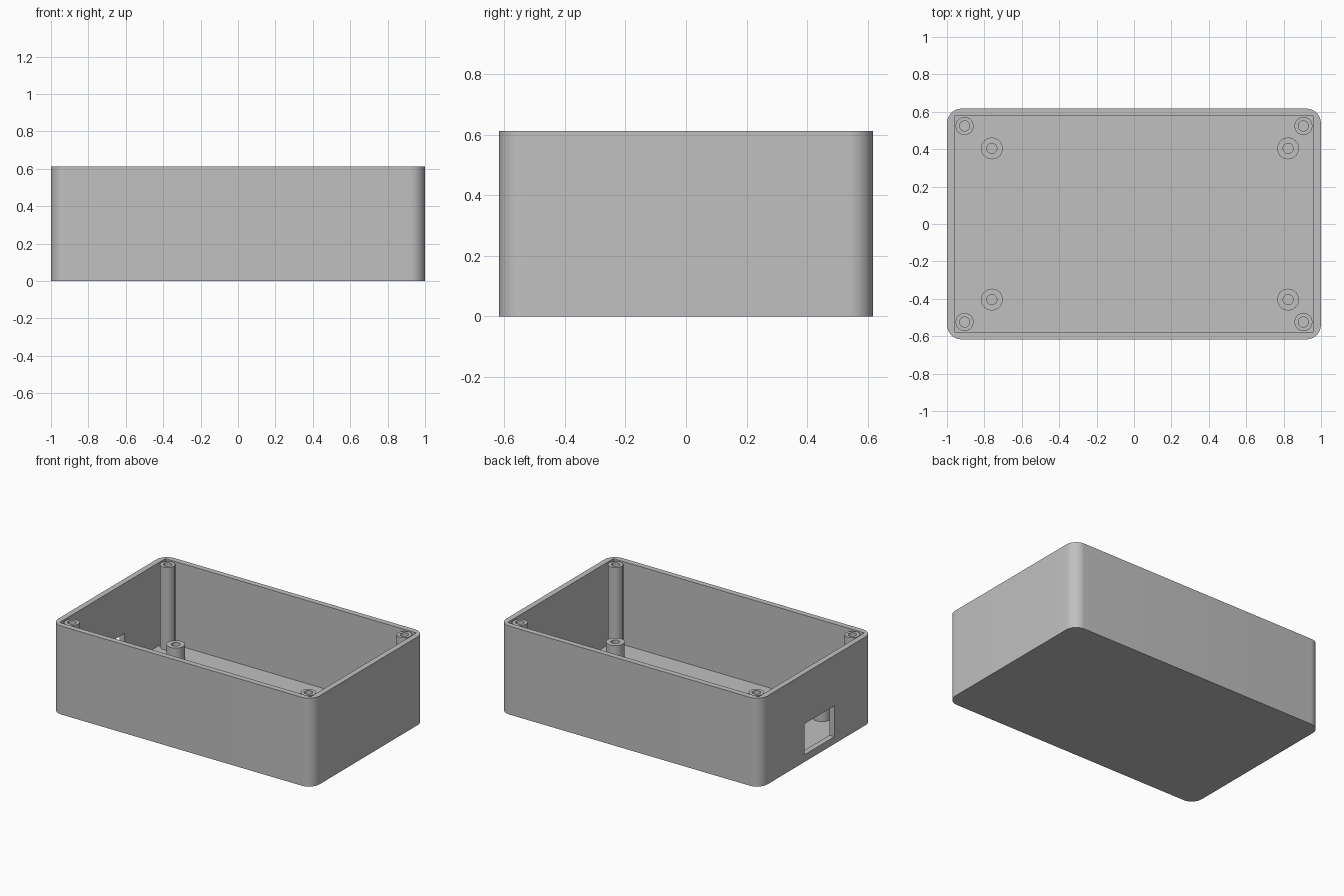
import bpy
import bmesh
import math

cube = bpy.data.objects.get("Cube")
if cube:
    bpy.data.objects.remove(cube, do_unlink=True)

LENGTH, WIDTH, HEIGHT = 2.0, 1.234, 0.612
WALL, FLOOR, CORNER = 0.039, 0.037, 0.08

grey = bpy.data.materials.new("light grey plastic")
grey.use_nodes = True
colour = (0.53, 0.53, 0.53, 1)
grey.diffuse_color = colour
grey.node_tree.nodes["Principled BSDF"].inputs["Base Color"].default_value = colour


def make_object(name, bm):
    bmesh.ops.recalc_face_normals(bm, faces=bm.faces)
    mesh = bpy.data.meshes.new(name)
    bm.to_mesh(mesh)
    bm.free()
    mesh.materials.append(grey)
    obj = bpy.data.objects.new(name, mesh)
    bpy.context.collection.objects.link(obj)
    return obj


def smooth(obj):
    bpy.ops.object.select_all(action='DESELECT')
    obj.select_set(True)
    bpy.context.view_layer.objects.active = obj
    bpy.ops.object.shade_smooth_by_angle(angle=math.radians(30))


def block(name, low, high, radius=0):
    """Box between two corners, with optional rounded vertical edges."""
    bm = bmesh.new()
    bmesh.ops.create_cube(bm, size=1)
    for v in bm.verts:
        v.co = [(a + b) / 2 + c * (b - a) for a, b, c in zip(low, high, v.co)]
    if radius:
        upright = [e for e in bm.edges
                   if abs(e.verts[0].co.z - e.verts[1].co.z) > 0.1]
        bmesh.ops.bevel(bm, geom=upright, offset=radius, segments=12,
                        profile=0.5, affect='EDGES')
    return make_object(name, bm)


def cut(obj, cutter):
    """Subtract a cutter and discard it."""
    cutter.hide_render = True
    mod = obj.modifiers.new("cut", 'BOOLEAN')
    mod.operation = 'DIFFERENCE'
    mod.solver = 'EXACT'
    mod.object = cutter
    bpy.ops.object.select_all(action='DESELECT')
    bpy.context.view_layer.objects.active = obj
    obj.select_set(True)
    bpy.ops.object.modifier_apply(modifier=mod.name)
    bpy.data.objects.remove(cutter, do_unlink=True)


def tube(name, x, y, top, outer, inner, sides=40):
    """Hollow post standing on the floor."""
    bm = bmesh.new()
    profile = [(inner, FLOOR), (outer, FLOOR), (outer, top), (inner, top)]
    rings = []
    for i in range(sides):
        a = math.tau * i / sides
        rings.append([bm.verts.new((x + r * math.cos(a), y + r * math.sin(a), z))
                      for r, z in profile])
    for i, ring in enumerate(rings):
        after = rings[(i + 1) % sides]
        for j in range(4):
            k = (j + 1) % 4
            bm.faces.new((ring[j], after[j], after[k], ring[k]))
    smooth(make_object(name, bm))


# Open box with rounded outer corners and a square cavity
hx, hy = LENGTH / 2, WIDTH / 2
box = block("box_shell", (-hx, -hy, 0), (hx, hy, HEIGHT), CORNER)
cut(box, block("cavity_cutter", (WALL - hx, WALL - hy, FLOOR),
               (hx - WALL, hy - WALL, HEIGHT + 0.2)))

# Connector opening in the right end wall
cut(box, block("port_cutter", (-hx - 0.1, -0.195, 0.05),
               (-hx + 0.1, 0.132, 0.264)))
smooth(box)

# Tall lid screw posts and short board standoffs in each corner
for sx, side in ((-1, "right"), (1, "left")):
    for sy, end in ((-1, "front"), (1, "back")):
        tube(f"screw_post_{end}_{side}", sx * 0.906, sy * 0.524,
             0.607, 0.048, 0.027)
        tube(f"board_standoff_{end}_{side}", 0.032 + sx * 0.792, sy * 0.404,
             0.14, 0.058, 0.027)
